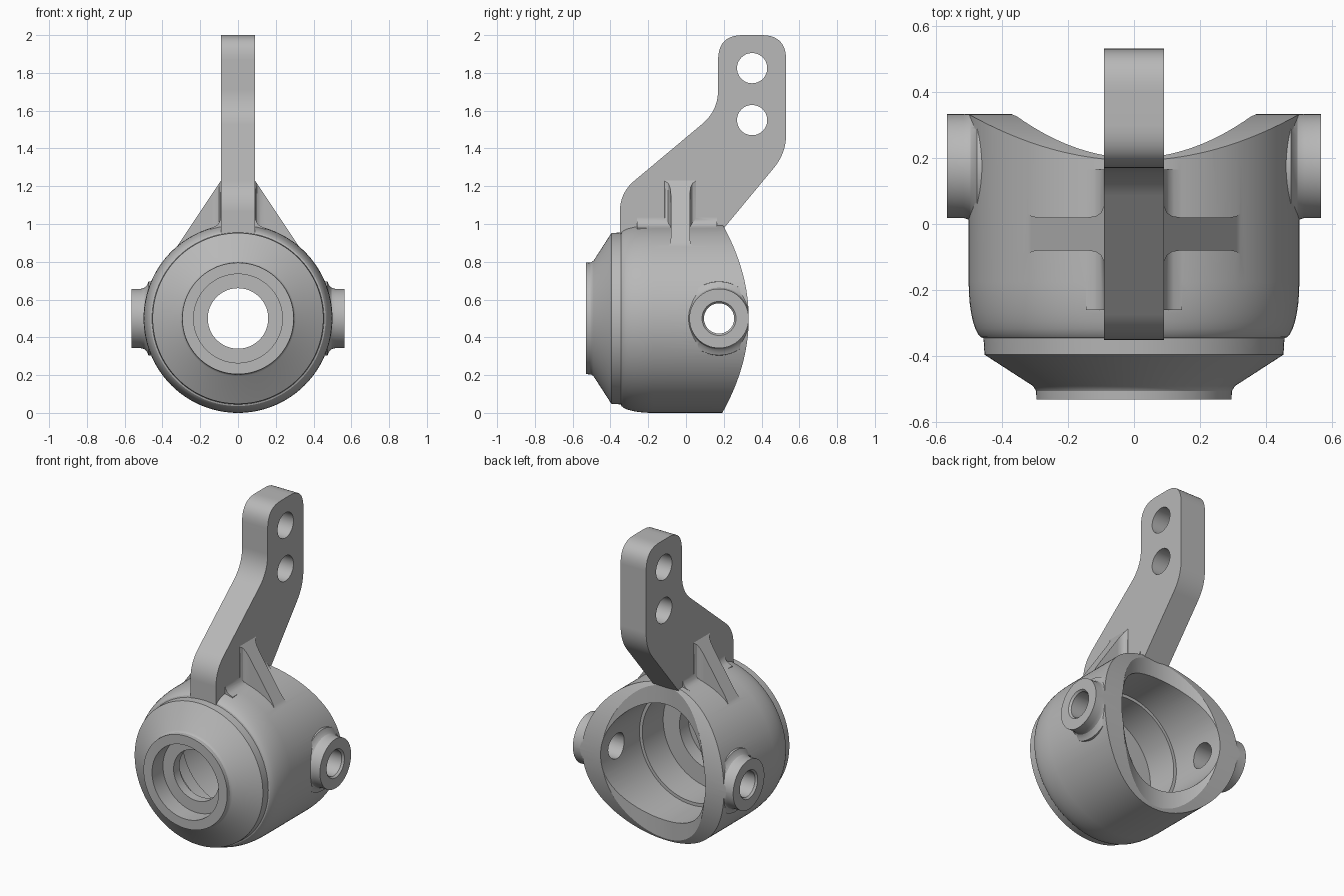
import bpy, bmesh, math
from mathutils import Vector

cube = bpy.data.objects.get("Cube")
if cube:
    bpy.data.objects.remove(cube, do_unlink=True)

metal = bpy.data.materials.new("grey metal")
metal.use_nodes = True
GREY = (0.48, 0.48, 0.48, 1)
metal.diffuse_color = GREY
metal.node_tree.nodes["Principled BSDF"].inputs["Base Color"].default_value = GREY


def finish(bm, name):
    bmesh.ops.recalc_face_normals(bm, faces=bm.faces)
    mesh = bpy.data.meshes.new(name)
    bm.to_mesh(mesh)
    bm.free()
    mesh.materials.append(metal)
    obj = bpy.data.objects.new(name, mesh)
    bpy.context.collection.objects.link(obj)
    return obj


def prism(name, points, axis, low, high):
    """Extrude a 2D outline along x (y,z), y (x,z) or z (x,y)."""
    bm = bmesh.new()

    def place(p, t):
        return {"x": (t, *p), "y": (p[0], t, p[1]), "z": (*p, t)}[axis]
    a = [bm.verts.new(place(p, low)) for p in points]
    b = [bm.verts.new(place(p, high)) for p in points]
    bm.faces.new(a)
    bm.faces.new(b)
    for i in range(len(a)):
        j = (i + 1) % len(a)
        bm.faces.new((a[i], a[j], b[j], b[i]))
    return finish(bm, name)


def lathe(name, profile, axis, centre, steps=96):
    """Turn a closed solid from (position, radius) pairs about x or y."""
    bm = bmesh.new()
    rings = []
    for t, r in profile:
        ring = []
        for i in range(steps):
            ang = math.tau * i / steps
            u, v = r * math.cos(ang), r * math.sin(ang)
            off = (t, u, v) if axis == "x" else (u, t, v)
            ring.append(bm.verts.new(Vector(centre) + Vector(off)))
        rings.append(ring)
    for a, b in zip(rings, rings[1:]):
        for i in range(steps):
            j = (i + 1) % steps
            bm.faces.new((a[i], a[j], b[j], b[i]))
    bm.faces.new(rings[0])
    bm.faces.new(rings[-1])
    return finish(bm, name)


def rounded(corners, steps=10):
    """Round each corner (u, v, tangent length) of an outline."""
    out = []
    for i, (u, v, d) in enumerate(corners):
        p = Vector((u, v))
        if d == 0:
            out.append(p)
            continue
        a = p + (Vector(corners[i - 1][:2]) - p).normalized() * d
        b = p + (Vector(corners[(i + 1) % len(corners)][:2]) - p).normalized() * d
        for k in range(steps + 1):
            t = k / steps
            out.append(a * (1 - t) ** 2 + p * 2 * t * (1 - t) * 1.0 + b * t ** 2)
    return out


def combine(target, tool, operation):
    mod = target.modifiers.new("combine", "BOOLEAN")
    mod.operation = operation
    mod.solver = "EXACT"
    mod.object = tool
    bpy.context.view_layer.objects.active = target
    bpy.ops.object.modifier_apply(modifier=mod.name)
    bpy.data.objects.remove(tool, do_unlink=True)


# Turned housing
shell = [(-0.53, 0.295), (-0.505, 0.296), (-0.49, 0.305), (-0.395, 0.452), (-0.345, 0.455)]
for k in range(1, 9):
    a = k / 8 * math.pi / 2
    shell.append((-0.345 + 0.17 * (1 - math.cos(a)), 0.455 + 0.045 * math.sin(a)))
shell.append((0.36, 0.5))
hub = lathe("hub_carrier", shell, "y", (0, 0, 0.5), 128)

# Side bosses with flared roots
for s in (-1, 1):
    boss = [(s * 0.4, 0.2), (s * 0.474, 0.195), (s * 0.482, 0.176), (s * 0.495, 0.163),
            (s * 0.515, 0.157), (s * 0.565, 0.157)]
    combine(hub, lathe("side_boss", boss, "x", (0, 0.175, 0.5), 64), "UNION")

# Back edge: bulging when seen from the side, hollow when seen from above
bulge = [(0.332 - 0.56 * d * d, 0.5 + d) for d in (k / 32 * 0.64 for k in range(-32, 33))]
combine(hub, prism("bulge_cutter", bulge + [(0.8, 1.14), (0.8, -0.14)], "x", -1, 1), "DIFFERENCE")
hollow = [(x, 0.2 + x * x) for x in (k / 24 * 0.38 for k in range(-24, 25))]
combine(hub, prism("hollow_cutter", hollow + [(0.38, 0.8), (-0.38, 0.8)], "z", -0.3, 1.3), "DIFFERENCE")

# Cranked upright arm
arm = rounded([(-0.35, 0.92, 0), (-0.35, 1.165, 0.1), (0.17, 1.6, 0.11), (0.17, 2.0, 0.13),
               (0.53, 2.0, 0.13), (0.53, 1.375, 0.1), (0.19, 0.965, 0), (0.18, 0.9, 0), (-0.2, 0.9, 0)])
combine(hub, prism("upright_arm", arm, "x", -0.09, 0.09), "UNION")

# Fillet along the arm root
half = [(0.145, 0.92), (0.145, 0.978), (0.12, 0.988), (0.104, 1.0), (0.094, 1.02), (0.088, 1.045)]
root = half + [(-x, z) for x, z in reversed(half)]
combine(hub, prism("arm_root", root, "y", -0.26, 0.165), "UNION")

# Sloping side ribs, flaring where they meet the arm and the housing
widths = [(0.08, 0.09), (0.092, 0.082), (0.1, 0.064), (0.115, 0.054), (0.14, 0.05),
          (0.29, 0.05), (0.31, 0.054), (0.325, 0.064)]
for s in (-1, 1):
    bm = bmesh.new()
    rows = []
    for x, w in widths:
        top = 1.23 - 1.5 * (x - 0.09)
        low = 0.5 + math.sqrt(0.43 ** 2 - x * x)
        rows.append([bm.verts.new((s * x, -0.03 + e * w, z))
                     for e, z in ((-1, low), (1, low), (1, top), (-1, top))])
    for a, b in zip(rows, rows[1:]):
        for i in range(4):
            j = (i + 1) % 4
            bm.faces.new((a[i], a[j], b[j], b[i]))
    bm.faces.new(rows[0])
    bm.faces.new(rows[-1])
    combine(hub, finish(bm, "side_rib"), "UNION")

# Stepped bore through the housing
bore = [(-0.6, 0.235), (-0.42, 0.235), (-0.42, 0.16), (-0.36, 0.16), (-0.36, 0.235),
        (-0.27, 0.235), (-0.27, 0.35), (-0.06, 0.35), (-0.06, 0.37), (0.45, 0.37)]
combine(hub, lathe("bore_cutter", bore, "y", (0, 0, 0.5), 128), "DIFFERENCE")

# Pivot holes with a shallow chamfer
for s in (-1, 1):
    pin = [(s * 0.2, 0.08), (s * 0.553, 0.08), (s * 0.565, 0.09), (s * 0.6, 0.09)]
    combine(hub, lathe("pin_cutter", pin, "x", (0, 0.175, 0.5), 48), "DIFFERENCE")

# Two holes in the arm
for z in (1.825, 1.55):
    combine(hub, lathe("arm_hole_cutter", [(-0.2, 0.08), (0.2, 0.08)], "x", (0, 0.35, z), 48), "DIFFERENCE")

# Smooth curved surfaces while keeping edges crisp
bpy.ops.object.select_all(action="DESELECT")
hub.select_set(True)
bpy.context.view_layer.objects.active = hub
bpy.ops.object.shade_smooth_by_angle(angle=math.radians(28))
weighted = hub.modifiers.new("weighted normals", "WEIGHTED_NORMAL")
weighted.keep_sharp = True
